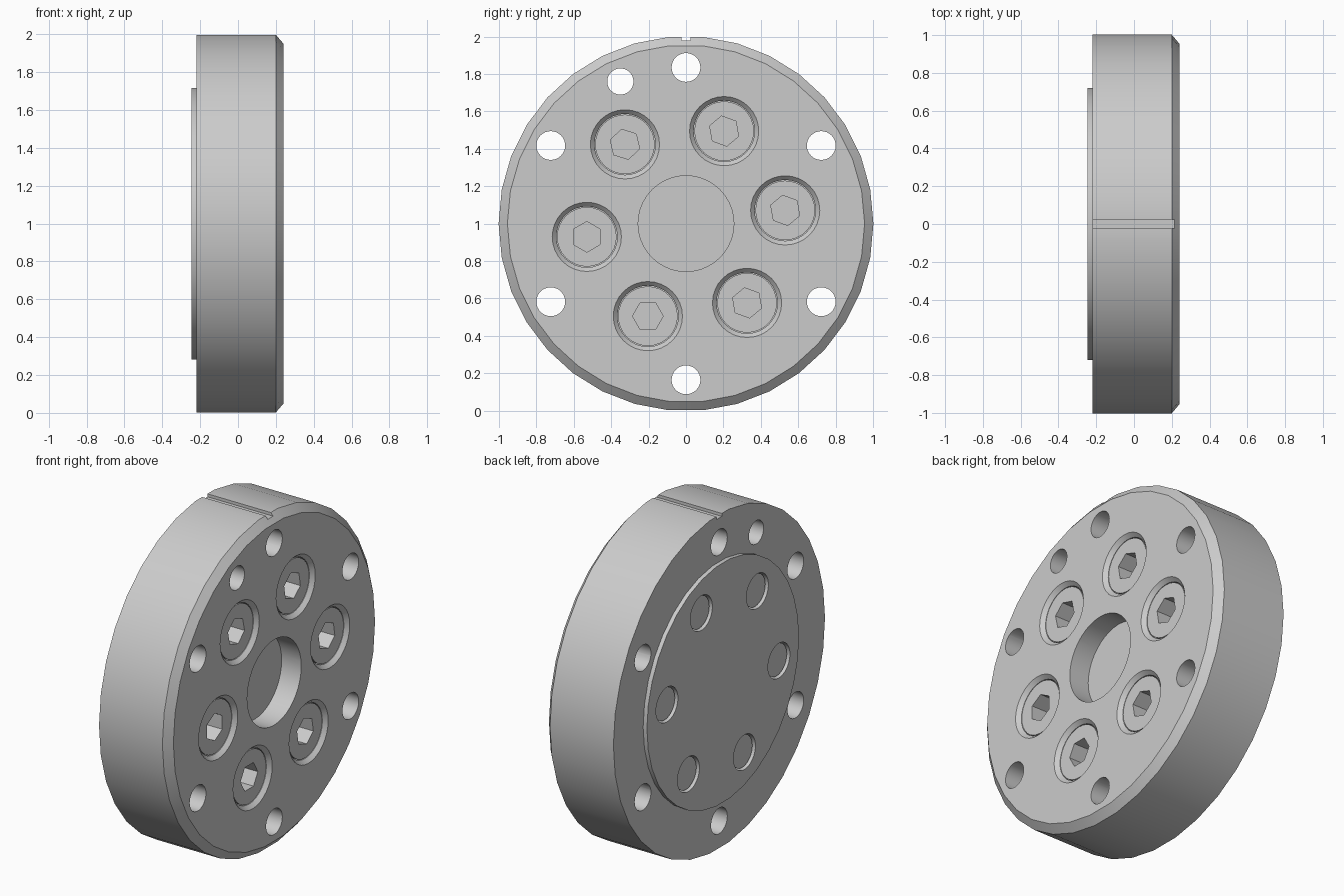
import bpy, bmesh, math

if "Cube" in bpy.data.objects:
    bpy.data.objects.remove(bpy.data.objects["Cube"])

steel = bpy.data.materials.new("grey steel")
steel.diffuse_color = (0.6, 0.6, 0.6, 1)
steel.use_nodes = True
steel.node_tree.nodes["Principled BSDF"].inputs["Base Color"].default_value = steel.diffuse_color

CZ = 1.0  # height of the disc axis


def revolve(bm, profile, y=0, z=0, segs=32, phase=0):
    """Add a capped solid: (x, radius) profile turned about an axis along x."""
    rings = []
    for x, r in profile:
        angles = [phase + 2 * math.pi * i / segs for i in range(segs)]
        rings.append([bm.verts.new((x, y + r * math.cos(a), CZ + z + r * math.sin(a))) for a in angles])
    for a, b in zip(rings, rings[1:]):
        for i in range(segs):
            j = (i + 1) % segs
            bm.faces.new((a[i], a[j], b[j], b[i]))
    bm.faces.new(rings[0])
    bm.faces.new(rings[-1])


def make(name, bm):
    bmesh.ops.recalc_face_normals(bm, faces=bm.faces)
    mesh = bpy.data.meshes.new(name)
    bm.to_mesh(mesh)
    bm.free()
    mesh.materials.append(steel)
    obj = bpy.data.objects.new(name, mesh)
    bpy.context.collection.objects.link(obj)
    return obj


def cut(obj, cutter):
    """Subtract the cutter, then delete it."""
    mod = obj.modifiers.new("cut", 'BOOLEAN')
    mod.operation = 'DIFFERENCE'
    mod.solver = 'EXACT'
    mod.object = cutter
    bpy.context.view_layer.objects.active = obj
    bpy.ops.object.modifier_apply(modifier=mod.name)
    bpy.data.objects.remove(cutter)


def polar(radius, degrees):
    a = math.radians(degrees)
    return radius * math.cos(a), radius * math.sin(a)


# Disc with raised back boss and front chamfer
bm = bmesh.new()
revolve(bm, [(-0.245, 0.72), (-0.22, 0.72), (-0.22, 1.002), (0.2, 1.002), (0.24, 0.955)], segs=34)
disc = make("flange_disc", bm)

bolt_spots = [polar(0.535, 7.6 + 60 * k) for k in range(6)]
socket_turn = [40, 40, 43, 30, 0, 40]

# Cutters: centre pocket, rim holes, bolt bores, alignment notch
bm = bmesh.new()
revolve(bm, [(0.11, 0.256), (0.3, 0.256)], segs=40)
for k in range(6):
    revolve(bm, [(-0.3, 0.077), (0.3, 0.077)], *polar(0.835, 30 + 60 * k))
revolve(bm, [(-0.3, 0.07), (0.3, 0.07)], *polar(0.837, 114.8))
for y, z in bolt_spots:
    revolve(bm, [(-0.3, 0.104), (-0.06, 0.104), (-0.06, 0.163), (0.217, 0.163),
                 (0.24, 0.185), (0.3, 0.185)], y, z)
notch = bmesh.ops.create_cube(bm, size=1)["verts"]
for v in notch:
    v.co = (v.co.x * 0.7, v.co.y * 0.05, CZ + 1.03 + v.co.z * 0.1)
cut(disc, make("disc_cutter", bm))

# Socket head bolts
parts = [disc]
for k, (y, z) in enumerate(bolt_spots):
    bm = bmesh.new()
    revolve(bm, [(-0.23, 0.096), (-0.058, 0.096), (-0.058, 0.159), (0.217, 0.159)], y, z)
    bolt = make(f"socket_bolt_{k + 1}", bm)
    bm = bmesh.new()
    revolve(bm, [(0.1, 0.082), (0.3, 0.082)], y, z, 6, math.radians(socket_turn[k]))
    cut(bolt, make("hex_cutter", bm))
    parts.append(bolt)

# Smooth round walls, keep edges sharp
bpy.ops.object.select_all(action='DESELECT')
for obj in parts:
    obj.select_set(True)
bpy.context.view_layer.objects.active = disc
bpy.ops.object.shade_smooth_by_angle(angle=math.radians(30))
